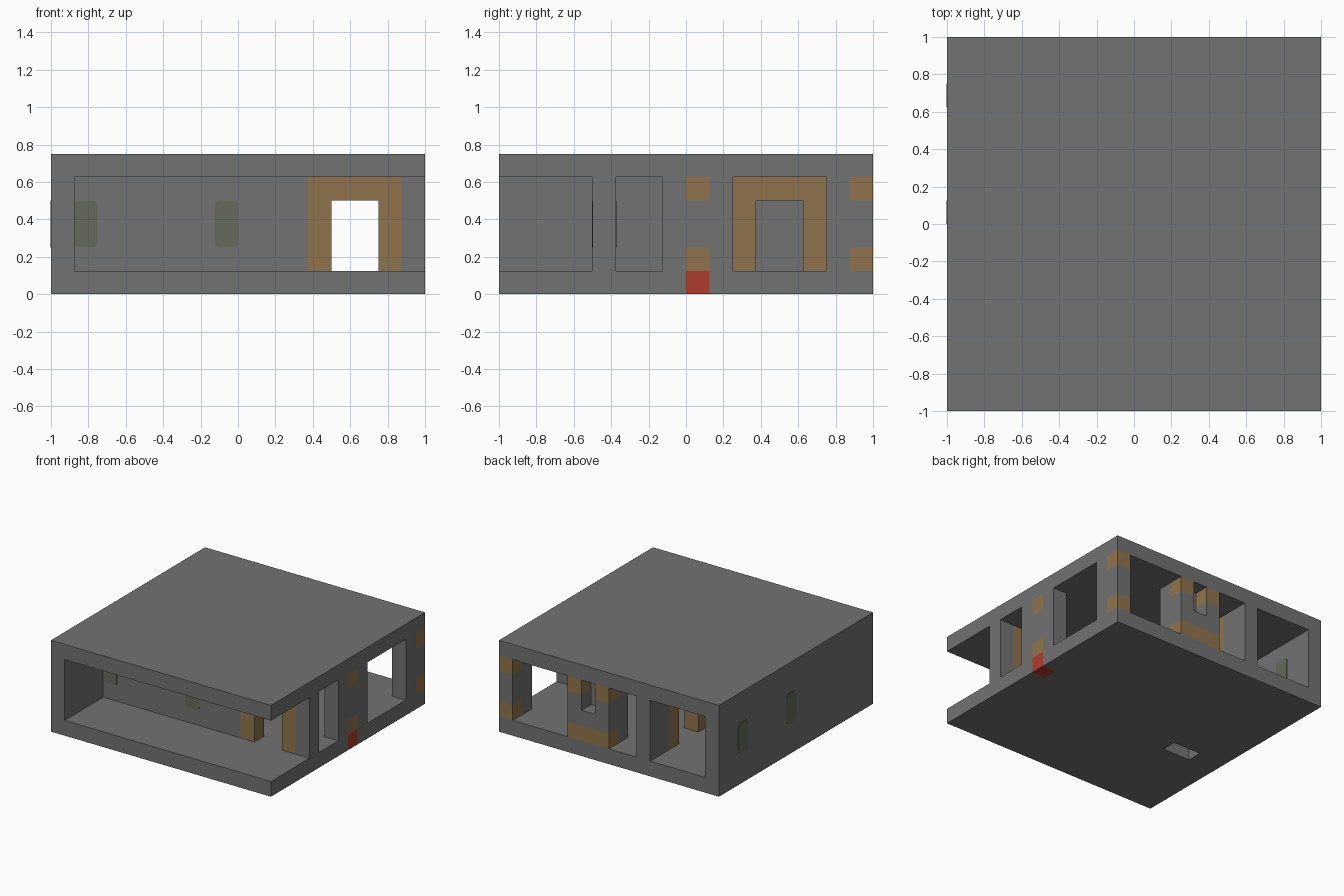
import bpy, bmesh
from mathutils import Vector

cube = bpy.data.objects.get("Cube")
if cube:
    bpy.data.objects.remove(cube, do_unlink=True)

U = 0.125  # one building block


def material(name, rgb):
    m = bpy.data.materials.new(name)
    m.use_nodes = True
    m.diffuse_color = (*rgb, 1)
    bsdf = m.node_tree.nodes["Principled BSDF"]
    bsdf.inputs["Base Color"].default_value = (*rgb, 1)
    bsdf.inputs["Roughness"].default_value = 0.9
    return m


GREY = material("stone grey", (0.17, 0.17, 0.17))
TAN = material("wood tan", (0.28, 0.175, 0.075))
RED = material("marker red", (0.43, 0.045, 0.03))
GREEN = material("moss green", (0.133, 0.147, 0.1))

parts = {}


def part(name, mat, *boxes):
    """Register a part as boxes (x0, x1, y0, y1, z0, z1) in block units."""
    cells = {(x, y, z) for a, b, c, d, e, f in boxes
             for x in range(a, b) for y in range(c, d) for z in range(e, f)}
    parts[name] = (mat, cells)


def finish(bm, name, mat):
    mesh = bpy.data.meshes.new(name)
    bm.to_mesh(mesh)
    bm.free()
    mesh.materials.append(mat)
    obj = bpy.data.objects.new(name, mesh)
    bpy.context.collection.objects.link(obj)
    return obj


def build(name, mat, cells, solid):
    """Make only the exposed block faces, then merge flat regions."""
    bm = bmesh.new()
    for c in cells:
        for axis in range(3):
            for side in (0, 1):
                step = list(c)
                step[axis] += 2 * side - 1
                if tuple(step) in solid:
                    continue
                i, j = (axis + 1) % 3, (axis + 2) % 3
                loop = [(0, 0), (1, 0), (1, 1), (0, 1)]
                verts = []
                for p, q in loop if side else loop[::-1]:
                    v = Vector(c)
                    v[axis] += side
                    v[i] += p
                    v[j] += q
                    verts.append(bm.verts.new((v - Vector((8, 8, 0))) * U))
                bm.faces.new(verts)
    bmesh.ops.remove_doubles(bm, verts=bm.verts, dist=0.001)
    bmesh.ops.dissolve_limit(bm, angle_limit=0.02, verts=bm.verts, edges=bm.edges)
    finish(bm, name, mat)


# Slabs: the floor has a drain slot and room for the marker block
part("roof", GREY, (0, 16, 0, 16, 5, 6))
part("floor", GREY, (0, 16, 0, 6, 0, 1), (0, 2, 6, 7, 0, 1), (4, 16, 6, 7, 0, 1),
     (0, 16, 7, 8, 0, 1), (0, 15, 8, 9, 0, 1), (0, 16, 9, 16, 0, 1))
part("marker_block", RED, (15, 16, 8, 9, 0, 1))

# Walls
part("right_wall", GREY, (0, 1, 0, 16, 1, 5))
part("porch_wall", GREY, (1, 11, 4, 5, 1, 5), (15, 16, 4, 5, 1, 5))
part("partition_wall", GREY, (5, 6, 5, 10, 1, 5), (5, 6, 14, 16, 1, 5))
part("left_pier", GREY, (15, 16, 7, 8, 1, 5), (15, 16, 9, 10, 1, 5), (15, 16, 8, 9, 2, 4))
part("corner_pier", GREY, (15, 16, 14, 15, 1, 5), (15, 16, 15, 16, 2, 4))

# Wooden end blocks at the foot and head of the piers
part("pier_blocks", TAN, *[(15, 16, y, y + 1, z, z + 1) for y in (8, 15) for z in (1, 4)])

# Door frames
part("porch_door_frame", TAN, (11, 12, 4, 5, 1, 5), (14, 15, 4, 5, 1, 5), (12, 14, 4, 5, 4, 5))
part("inner_door_frame", TAN, (5, 6, 10, 11, 1, 5), (5, 6, 13, 14, 1, 5), (5, 6, 11, 13, 4, 5))

# Back pillar with a niche
part("back_pillar", GREY, (8, 11, 14, 15, 1, 5), (8, 11, 15, 16, 2, 3),
     (8, 9, 15, 16, 3, 4), (10, 11, 15, 16, 3, 4))
part("back_pillar_blocks", TAN, (8, 11, 15, 16, 1, 2), (8, 9, 15, 16, 4, 5), (10, 11, 15, 16, 4, 5))

solid = set().union(*(cells for _, cells in parts.values()))
for name, (mat, cells) in parts.items():
    build(name, mat, cells, solid)


def window(name, center, axis):
    """Thin rounded plate just proud of both sides of a wall."""
    bm = bmesh.new()
    bmesh.ops.create_cube(bm, size=1)
    size = Vector((U, U, 2 * U))
    for v in bm.verts:
        v.co = Vector(a * b for a, b in zip(v.co, size))
        v.co[axis] *= 0.006 / U
    edges = [e for e in bm.edges
             if abs(e.verts[0].co[axis] - e.verts[1].co[axis]) > 0.004]
    bmesh.ops.bevel(bm, geom=edges, offset=0.03, segments=4, profile=0.5, affect='EDGES')
    bmesh.ops.translate(bm, verts=bm.verts, vec=center)
    finish(bm, name, GREEN)


# Narrow windows, one plate on each face of the wall
for i, x in enumerate((-0.8125, -0.0625)):
    for side, y in (("outer", -0.5), ("inner", -0.375)):
        window(f"porch_window_{side}_{i + 1}", (x, y, 0.375), 1)
for i, y in enumerate((0.6875, 0.0625)):
    for side, x in (("outer", -1), ("inner", -0.875)):
        window(f"right_window_{side}_{i + 1}", (x, y, 0.375), 0)
